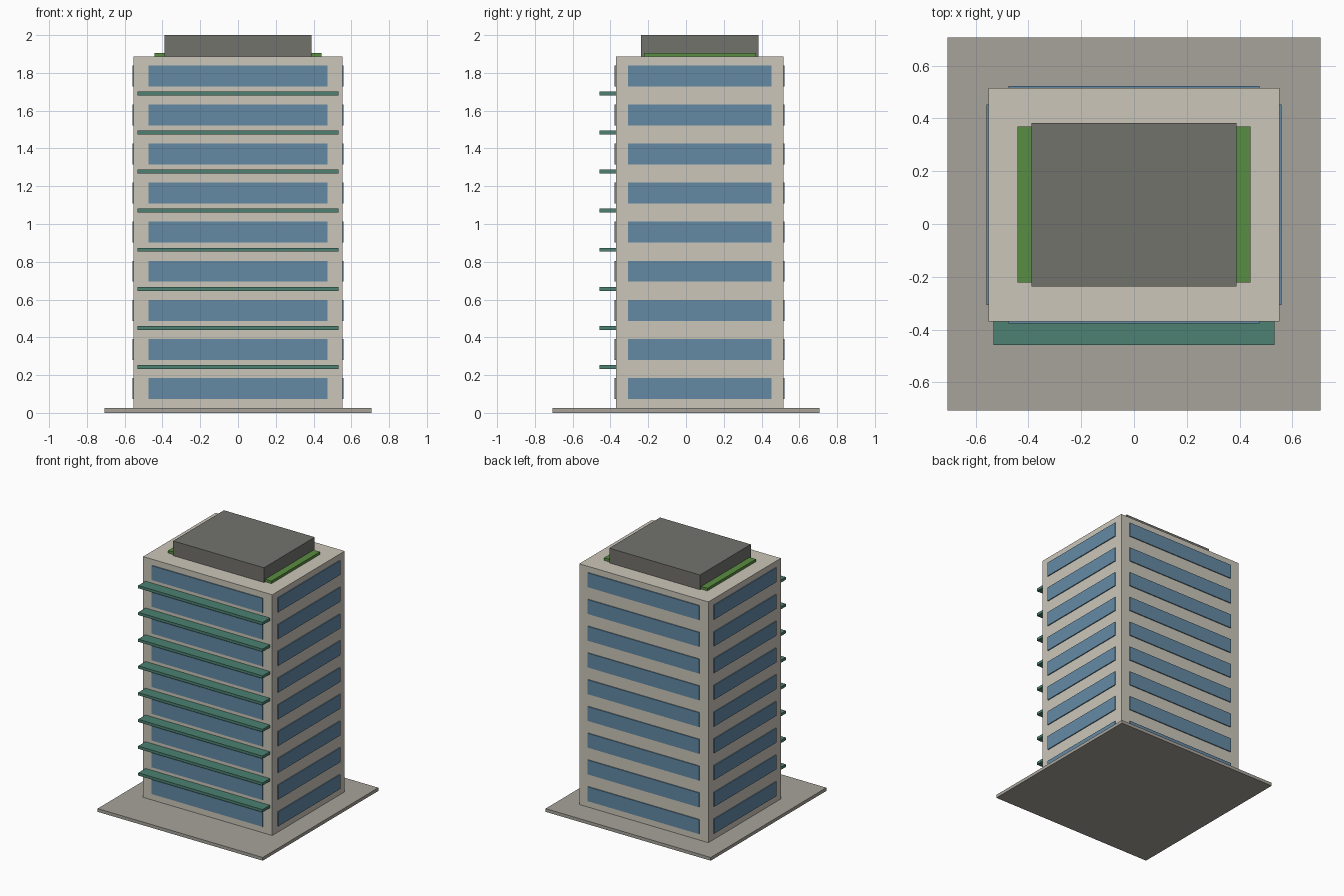
import bpy

if "Cube" in bpy.data.objects:
    bpy.data.objects.remove(bpy.data.objects["Cube"])

FLOORS = 9
HX, Y0, Y1 = 0.552, -0.37, 0.515      # tower footprint
Z0, Z1 = 0.025, 1.886                 # tower bottom and top
STEP = (Z1 - Z0) / FLOORS


def material(name, rgb):
    m = bpy.data.materials.new(name)
    m.diffuse_color = (*rgb, 1)
    m.use_nodes = True
    m.node_tree.nodes["Principled BSDF"].inputs["Base Color"].default_value = m.diffuse_color
    return m


STONE = material("pale_stone", (0.60, 0.565, 0.49))
PAVING = material("paving_grey", (0.39, 0.37, 0.33))
GLASS = material("blue_glass", (0.127, 0.255, 0.376))
TEAL = material("teal_metal", (0.072, 0.22, 0.165))
PLANT = material("dark_grey", (0.17, 0.168, 0.152))
GREEN = material("roof_green", (0.102, 0.27, 0.054))


def box(name, x, y, z, mat):
    """Box from (min, max) ranges along each axis."""
    verts = [(a, b, c) for c in z for b in y for a in x]
    faces = [(0, 2, 3, 1), (4, 5, 7, 6), (0, 1, 5, 4),
             (2, 6, 7, 3), (0, 4, 6, 2), (1, 3, 7, 5)]
    mesh = bpy.data.meshes.new(name)
    mesh.from_pydata(verts, [], faces)
    mesh.materials.append(mat)
    obj = bpy.data.objects.new(name, mesh)
    bpy.context.collection.objects.link(obj)
    return obj


# Plaza and main tower
box("plaza_slab", (-0.706, 0.706), (-0.706, 0.706), (0, Z0), PAVING)
box("tower_body", (-HX, HX), (Y0, Y1), (Z0, Z1), STONE)

# Window bands on all four sides of each floor
OUT, IN = 0.0075, 0.002
for i in range(FLOORS):
    base = Z0 + i * STEP
    z = (base + 0.049, base + 0.160)
    wx, wy = (-0.475, 0.475), (Y0 + 0.063, Y1 - 0.063)
    box(f"window_front_{i}", wx, (Y0 - OUT, Y0 + IN), z, GLASS)
    box(f"window_back_{i}", wx, (Y1 - IN, Y1 + OUT), z, GLASS)
    box(f"window_left_{i}", (-HX - OUT, -HX + IN), wy, z, GLASS)
    box(f"window_right_{i}", (HX - IN, HX + OUT), wy, z, GLASS)
    # Sunshade ledge on the front at each floor line
    if i:
        box(f"sunshade_{i}", (-0.532, 0.532), (-0.459, Y0 + 0.005),
            (base + 0.001, base + 0.022), TEAL)

# Roof garden and plant room
box("roof_garden", (-0.442, 0.442), (-0.222, 0.37), (Z1, 1.906), GREEN)
box("plant_room", (-0.388, 0.388), (-0.237, 0.383), (Z1, 2.0), PLANT)
